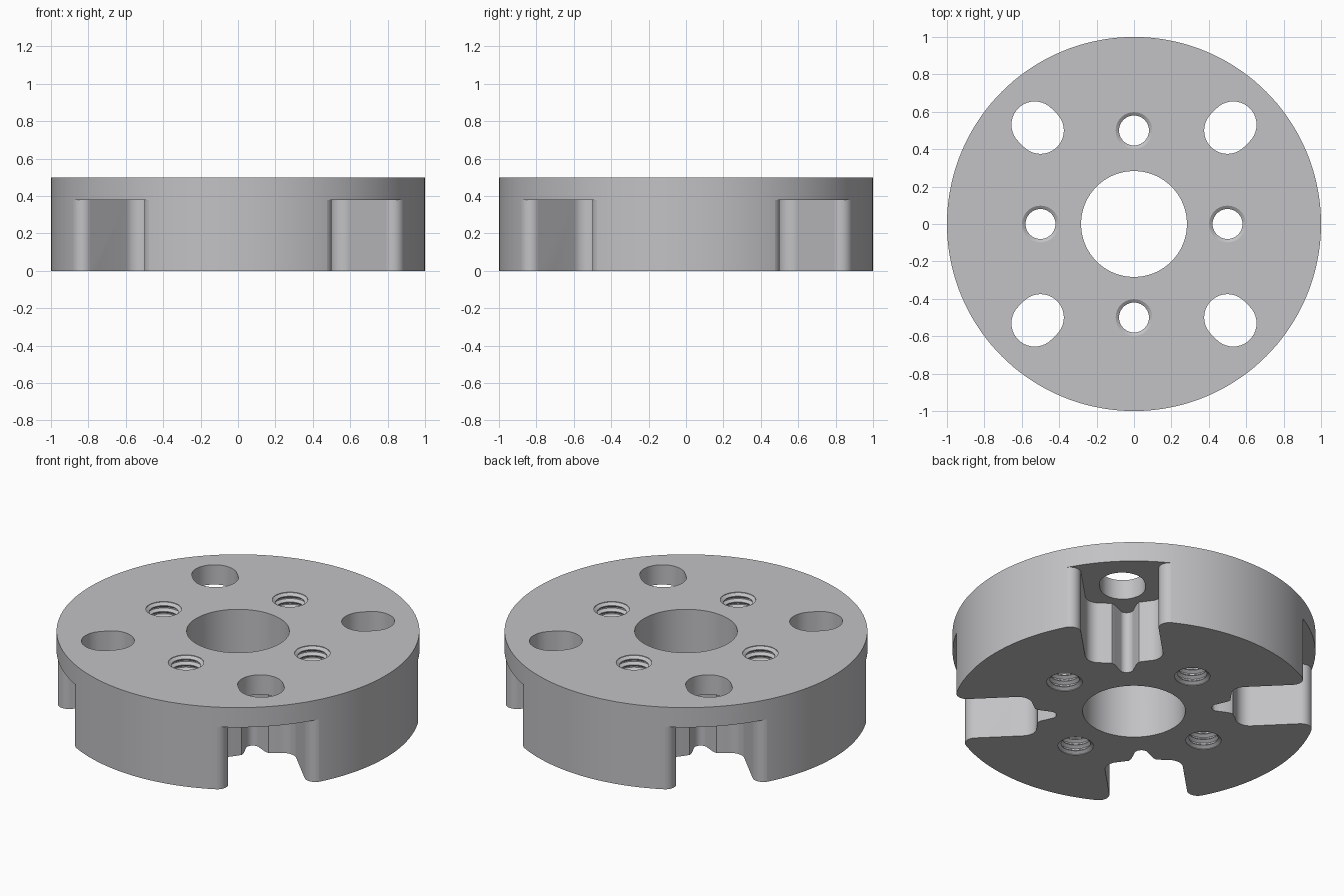
import bpy, bmesh, math
from math import cos, sin, pi, radians
from mathutils import Matrix, Vector

cube = bpy.data.objects.get("Cube")
if cube:
    bpy.data.objects.remove(cube, do_unlink=True)

HEIGHT = 0.5
POCKET_TOP = 0.38


def arc(cx, cy, r, a0, a1, n=8):
    """Points on an arc, angles in degrees."""
    angles = [radians(a0 + (a1 - a0) * i / n) for i in range(n + 1)]
    return [(cx + r * cos(a), cy + r * sin(a)) for a in angles]


def prism(bm, outline, z0, z1, turn=0.0):
    """Extrude a closed outline upward, turned about the z axis."""
    rot = Matrix.Rotation(turn, 3, "Z")
    face = bm.faces.new([bm.verts.new(rot @ Vector((x, y, z0))) for x, y in outline])
    grown = bmesh.ops.extrude_face_region(bm, geom=[face])["geom"]
    verts = [g for g in grown if isinstance(g, bmesh.types.BMVert)]
    bmesh.ops.translate(bm, verts=verts, vec=(0, 0, z1 - z0))


def lathe(bm, profile, centre, steps):
    """Spin a (radius, z) profile about a vertical axis."""
    verts = [bm.verts.new((centre[0] + r, centre[1], z)) for r, z in profile]
    edges = [bm.edges.new(pair) for pair in zip(verts, verts[1:])]
    bmesh.ops.spin(bm, geom=verts + edges, cent=(*centre, 0), axis=(0, 0, 1),
                   angle=2 * pi, steps=steps, use_merge=False)


def make_object(name, bm):
    bmesh.ops.remove_doubles(bm, verts=bm.verts, dist=1e-5)
    bmesh.ops.recalc_face_normals(bm, faces=bm.faces)
    mesh = bpy.data.meshes.new(name)
    bm.to_mesh(mesh)
    bm.free()
    obj = bpy.data.objects.new(name, mesh)
    bpy.context.collection.objects.link(obj)
    return obj


# Disc body
bm = bmesh.new()
prism(bm, arc(0, 0, 1, 0, 360, 144)[:-1], 0, HEIGHT)
disc = make_object("clamp_disc", bm)

# Centre bore and four radial slots
bm = bmesh.new()
prism(bm, arc(0, 0, 0.283, 0, 360, 96)[:-1], -0.1, HEIGHT + 0.1)
slot = arc(0.707, 0, 0.125, 90, 270, 20) + arc(0.75, 0, 0.125, -90, 90, 20)
for k in range(4):
    prism(bm, slot, -0.1, HEIGHT + 0.1, pi / 4 + k * pi / 2)
holes = make_object("hole_cutter", bm)

# Four threaded holes: stacked V grooves
bm = bmesh.new()
turns = 14
pitch = HEIGHT / turns
thread = [(0, -0.1), (0.098, -0.1)]
for i in range(turns):
    z = i * pitch
    thread += [(0.098, z + 0.1 * pitch), (0.08, z + 0.45 * pitch),
               (0.08, z + 0.55 * pitch), (0.098, z + 0.9 * pitch)]
thread += [(0.098, HEIGHT + 0.1), (0, HEIGHT + 0.1)]
for k in range(4):
    a = k * pi / 2
    lathe(bm, thread, (0.5 * cos(a), 0.5 * sin(a)), 40)
threads = make_object("thread_cutter", bm)

# Four underside pockets: flared mouth, rounded corners, small relief at the inner end
bm = bmesh.new()
half, lip, corner, inner = 0.215, 0.06, 0.08, 0.55
lip_y = half + lip
lip_x = math.sqrt((1 - lip) ** 2 - lip_y ** 2)
upper = [(1.15, lip_y + lip)]
upper += arc(lip_x, lip_y, lip, 10, -90, 10)
upper += arc(inner + corner, half - corner, corner, 90, 180)
upper += [(inner - 0.01, 0.075), (inner - 0.03, 0.06)]
upper += arc(0.47, 0, 0.04, 125, 180, 5)
lower = [(x, -y) for x, y in reversed(upper[:-1])]
for k in range(4):
    prism(bm, upper + lower, -0.1, POCKET_TOP, pi / 4 + k * pi / 2)
pockets = make_object("pocket_cutter", bm)

# Cut everything and bake the result
for cutter in (holes, pockets, threads):
    cutter.hide_render = True
    mod = disc.modifiers.new(cutter.name, "BOOLEAN")
    mod.operation = "DIFFERENCE"
    mod.solver = "EXACT"
    mod.object = cutter
depsgraph = bpy.context.evaluated_depsgraph_get()
disc.data = bpy.data.meshes.new_from_object(disc.evaluated_get(depsgraph))
disc.modifiers.clear()
for cutter in (holes, pockets, threads):
    bpy.data.objects.remove(cutter, do_unlink=True)

# Metal colour
grey = bpy.data.materials.new("light_grey_metal")
grey.use_nodes = True
colour = (0.54, 0.54, 0.56, 1)
grey.diffuse_color = colour
grey.node_tree.nodes["Principled BSDF"].inputs["Base Color"].default_value = colour
disc.data.materials.clear()
disc.data.materials.append(grey)

# Smooth curved walls, sharp rims
bpy.ops.object.select_all(action="DESELECT")
disc.select_set(True)
bpy.context.view_layer.objects.active = disc
bpy.ops.object.shade_smooth_by_angle(angle=radians(30))
